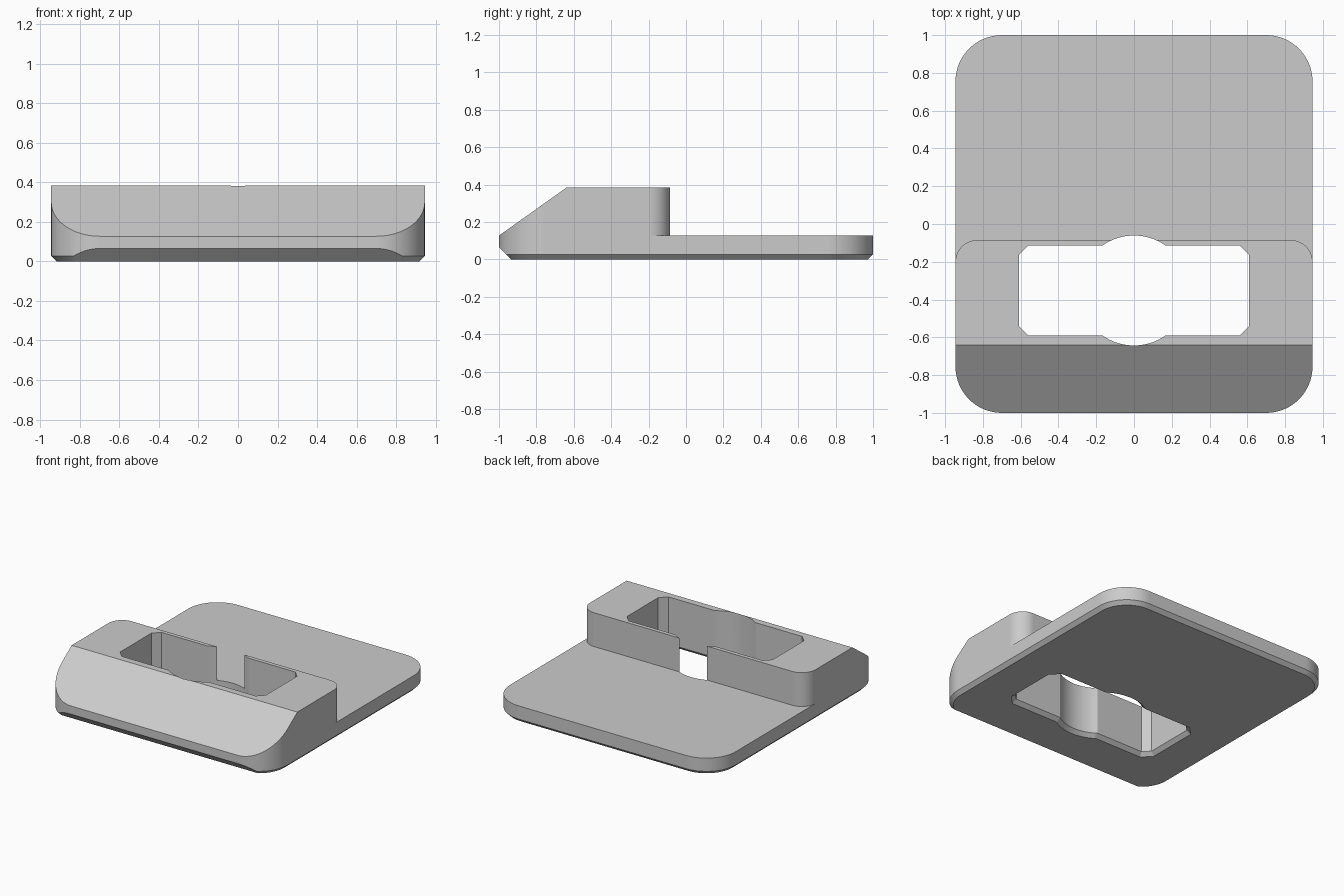
import bpy, bmesh
from math import sin, cos, pi, sqrt, asin

if "Cube" in bpy.data.objects:
    bpy.data.objects.remove(bpy.data.objects["Cube"])

HALF_W, HALF_L, HEIGHT, BASE_TOP = 0.945, 1.0, 0.383, 0.127
EDGE = 0.027            # small bevel under the rim and the opening

grey = bpy.data.materials.new("plain grey")
grey.use_nodes = True
grey.diffuse_color = (0.6, 0.6, 0.6, 1)
grey.node_tree.nodes["Principled BSDF"].inputs["Base Color"].default_value = grey.diffuse_color


def arc(cx, cy, r, a0, a1, n=16):
    steps = [a0 + (a1 - a0) * i / n for i in range(n + 1)]
    return [(cx + r * cos(a), cy + r * sin(a)) for a in steps]


def plate_outline(d):
    """Rounded rectangle, grown by d."""
    r = 0.245
    x, y = HALF_W - r, HALF_L - r
    pts = []
    for i, (sx, sy) in enumerate([(1, 1), (-1, 1), (-1, -1), (1, -1)]):
        pts += arc(sx * x, sy * y, r + d, i * pi / 2, (i + 1) * pi / 2)
    return pts


def slot_outline(d):
    """Clipped rectangle with a round bulge on both long sides, grown by d."""
    cy, hx, hy, r = -0.352, 0.61 + d, 0.237 + d, 0.291 + d
    clip = 0.05 + 0.586 * d
    a = asin(hy / r)
    half = [(hx, -hy + clip), (hx, hy - clip), (hx - clip, hy)]
    half += arc(0, 0, r, a, pi - a) + [(-hx + clip, hy)]
    pts = half + [(-x, -y) for x, y in half]
    return [(x, y + cy) for x, y in pts]


def loft(name, rings):
    """Solid through (outline, z) rings of equal point count."""
    bm = bmesh.new()
    loops = [[bm.verts.new((x, y, z)) for x, y in pts] for pts, z in rings]
    for low, high in zip(loops, loops[1:]):
        for i in range(len(low)):
            j = (i + 1) % len(low)
            bm.faces.new((low[i], low[j], high[j], high[i]))
    bm.faces.new(loops[0][::-1])
    bm.faces.new(loops[-1])
    bmesh.ops.recalc_face_normals(bm, faces=bm.faces)
    mesh = bpy.data.meshes.new(name)
    bm.to_mesh(mesh)
    bm.free()
    obj = bpy.data.objects.new(name, mesh)
    bpy.context.collection.objects.link(obj)
    return obj


def slice_off(obj, point, normal):
    """Cut away everything on the normal side and close the cut."""
    bm = bmesh.new()
    bm.from_mesh(obj.data)
    cut = bmesh.ops.bisect_plane(bm, geom=bm.verts[:] + bm.edges[:] + bm.faces[:],
                                 plane_co=point, plane_no=normal, clear_outer=True)
    edges = [e for e in cut["geom_cut"] if isinstance(e, bmesh.types.BMEdge)]
    bmesh.ops.edgeloop_fill(bm, edges=edges)
    bmesh.ops.recalc_face_normals(bm, faces=bm.faces)
    bm.to_mesh(obj.data)
    bm.free()


# Body: rounded slab with a bevelled bottom rim
body = loft("slotted_stand", [(plate_outline(-EDGE), 0), (plate_outline(0), EDGE),
                              (plate_outline(0), HEIGHT)])
body.data.materials.append(grey)

# Sloping front and the undercut below it
slice_off(body, (0, -HALF_L, BASE_TOP), (0, BASE_TOP - HEIGHT, 0.36))
slice_off(body, (0, -HALF_L, 0.065), (0, -1, -1))

# Rear step, leaving the raised block with rounded back corners
r, back = 0.115, -0.085
x, y = HALF_W - r, back - r
step = arc(-x, y, r, pi, pi / 2) + arc(x, y, r, pi / 2, 0)
step += [(1.2, y), (1.2, 1.2), (-1.2, 1.2), (-1.2, y)]
step_cutter = loft("step_cutter", [(step, BASE_TOP), (step, 0.6)])

# Through slot, flared at the underside
slot_cutter = loft("slot_cutter", [(slot_outline(EDGE + 0.02), -0.02), (slot_outline(0), EDGE),
                                   (slot_outline(0), 0.6)])

bpy.context.view_layer.objects.active = body
body.select_set(True)
for cutter in (step_cutter, slot_cutter):
    cutter.data.materials.append(grey)
    mod = body.modifiers.new("cut", "BOOLEAN")
    mod.operation, mod.solver, mod.object = "DIFFERENCE", "EXACT", cutter
    bpy.ops.object.modifier_apply(modifier=mod.name)
    bpy.data.objects.remove(cutter)

bpy.ops.object.shade_smooth_by_angle(angle=pi / 6)
weighted = body.modifiers.new("even_shading", "WEIGHTED_NORMAL")
weighted.keep_sharp = True
